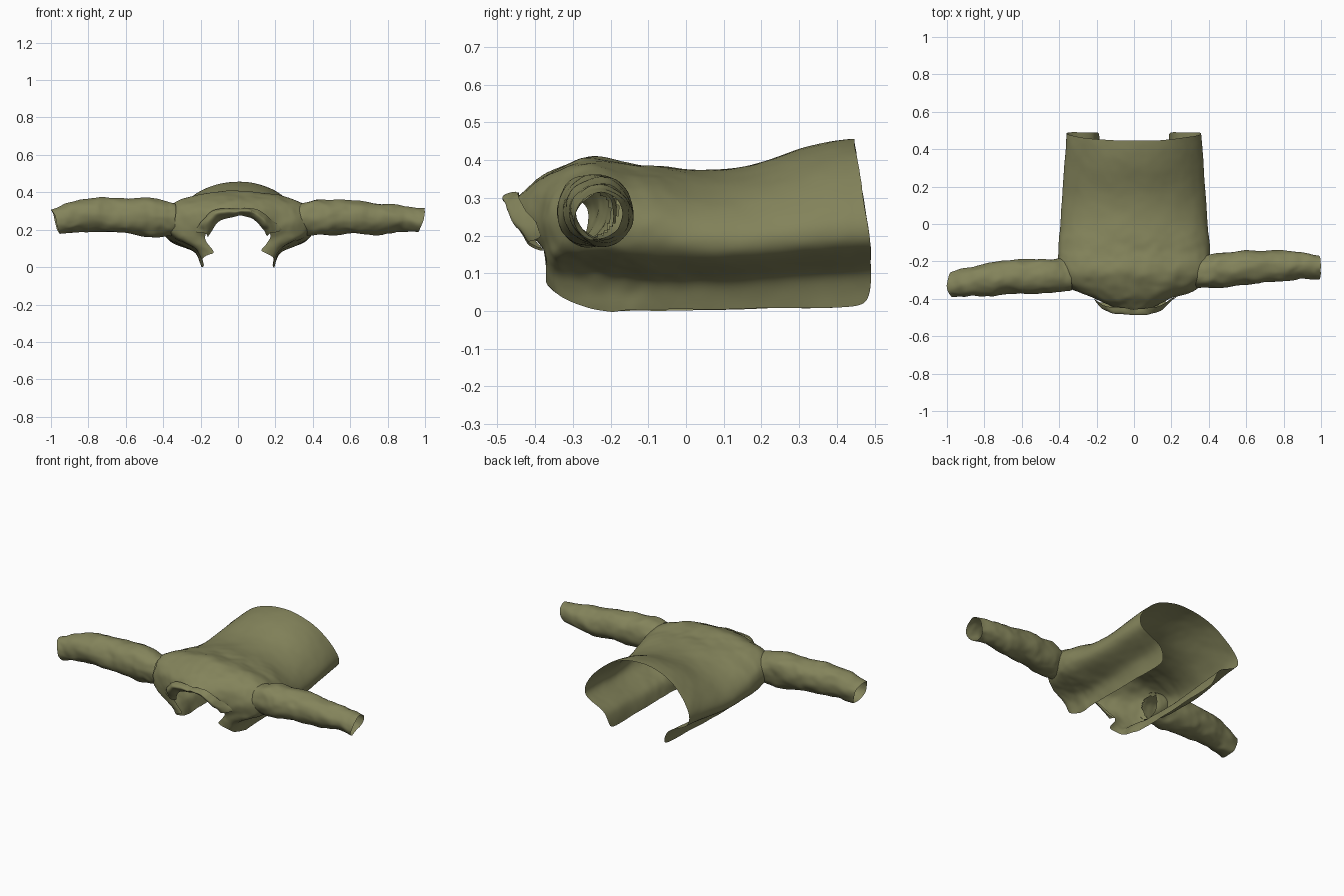
import bpy, bmesh, math
from mathutils import noise

if "Cube" in bpy.data.objects:
    bpy.data.objects.remove(bpy.data.objects["Cube"])

olive = bpy.data.materials.new("olive cloth")
olive.diffuse_color = (0.23, 0.23, 0.105, 1)
olive.use_nodes = True
olive.node_tree.nodes["Principled BSDF"].inputs["Base Color"].default_value = olive.diffuse_color


def lerp(a, b, t):
    return a + (b - a) * t


def loft(name, rows, closed, wrinkle=0.008, hole=None):
    """Skin rows of points, subdivide, cut holes, crumple slightly."""
    bm = bmesh.new()
    vr = [[bm.verts.new(p) for p in r] for r in rows]
    n = len(vr[0])
    for a, b in zip(vr, vr[1:]):
        for i in range(n if closed else n - 1):
            j = (i + 1) % n
            bm.faces.new((a[i], a[j], b[j], b[i]))
    bmesh.ops.recalc_face_normals(bm, faces=bm.faces)
    me = bpy.data.meshes.new(name)
    bm.to_mesh(me)
    bm.free()
    ob = bpy.data.objects.new(name, me)
    bpy.context.collection.objects.link(ob)
    me.materials.append(olive)
    bpy.context.view_layer.objects.active = ob
    ob.select_set(True)
    sub = ob.modifiers.new("smooth", 'SUBSURF')
    sub.levels = sub.render_levels = 3
    bpy.ops.object.modifier_apply(modifier="smooth")
    bm = bmesh.new()
    bm.from_mesh(me)
    if hole:
        bmesh.ops.delete(bm, geom=[f for f in bm.faces if hole(f.calc_center_median())],
                         context='FACES')
    for v in bm.verts:
        p = v.co.copy()
        k = wrinkle * min(1, max(0.3, (0.15 - p.y) * 3))
        v.co += noise.noise_vector(p * 9) * k + noise.noise_vector(p * 22) * k * .35
    bm.to_mesh(me)
    bm.free()
    bpy.ops.object.shade_smooth_by_angle(angle=math.radians(50))
    ob.select_set(False)
    return ob


# Half cross-sections (share of width, share of height) from spine to front edge
HEM = [(0, 1), (.3, .975), (.58, .88), (.82, .72), (.97, .55), (1.0, .44),
       (.95, .345), (.72, .265), (.56, .205), (.5, 0)]
YOKE = [(0, 1), (.3, .985), (.58, .94), (.84, .87), (1.0, .73), (1.0, .5),
        (.88, .36), (.66, .27), (.52, .2), (.46, 0)]
NECK = [(0, 1), (.3, .97), (.58, .88), (.8, .72), (.95, .55), (1.0, .42),
        (.96, .3), (.86, .2), (.74, .1), (.66, 0)]


def section(y, w, top, bot, a, b, t, skew=0):
    half = []
    for (u, v), (u2, v2) in zip(a, b):
        v = lerp(v, v2, t)
        half.append((lerp(u, u2, t) * w, y + skew * min(1, 1.6 * (1 - v)),
                     lerp(bot, top, v)))
    return [(-x, yy, z) for x, yy, z in half[:0:-1]] + half


def armhole(c):
    yc, zc = (-.25, .266) if c.x > 0 else (-.27, .256)
    return abs(c.x) > .34 and ((c.y - yc) / .07) ** 2 + ((c.z - zc) / .07) ** 2 < 1


# Body: open-fronted shell lofted from hem to neck
body_rows = [
    section(.445, .365, .46, .012, HEM, YOKE, 0, .045),
    section(.38, .37, .455, .01, HEM, YOKE, 0, .04),
    section(.28, .377, .428, .008, HEM, YOKE, 0, .02),
    section(.17, .387, .385, .006, HEM, YOKE, .1),
    section(.05, .395, .37, .003, HEM, YOKE, .25),
    section(-.06, .402, .388, .002, HEM, YOKE, .5),
    section(-.14, .41, .388, .0, HEM, YOKE, .8),
    section(-.20, .41, .402, .0, HEM, YOKE, 1),
    section(-.26, .40, .412, .01, HEM, YOKE, 1),
    section(-.33, .385, .388, .03, YOKE, NECK, .2, .01),
    section(-.385, .33, .36, .05, YOKE, NECK, .6, .035),
    section(-.43, .24, .325, .07, YOKE, NECK, 1, .06),
    section(-.468, .18, .29, .08, YOKE, NECK, 1, .1),
]
loft("jacket_body", body_rows, False, hole=armhole)

# Collar: narrow band folded back over the neck edge
collar = [section(y, w, t, b, NECK, NECK, 0, .09)[4:-4] for y, w, t, b in
          ((-.455, .165, .275, .09), (-.49, .17, .293, .10),
           (-.505, .19, .313, .10), (-.455, .235, .325, .09))]
loft("collar", collar, False, .016)

# Sleeves: tubes along x -> (x, y centre, z centre, y radius, z radius)
RIGHT = [(.335, -.255, .266, .084, .08), (.37, -.255, .264, .088, .09),
         (.44, -.248, .267, .09, .097), (.55, -.237, .265, .09, .093),
         (.67, -.23, .262, .088, .086), (.80, -.218, .26, .08, .08),
         (.91, -.22, .257, .07, .072), (.985, -.23, .25, .06, .063)]
LEFT = [(-.335, -.273, .256, .084, .08), (-.37, -.273, .256, .09, .092),
        (-.44, -.277, .262, .09, .102), (-.55, -.28, .275, .09, .10),
        (-.67, -.285, .28, .086, .092), (-.80, -.293, .28, .085, .086),
        (-.91, -.315, .262, .078, .075), (-.975, -.33, .24, .065, .064)]
for name, path in (("right_sleeve", RIGHT), ("left_sleeve", LEFT)):
    rows = []
    for i, (x, y, z, ry, rz) in enumerate(path):
        lean = math.copysign(.022, x) * (i / 7) ** 2      # slanted cuff
        rows.append([(x + lean * math.sin(a), y + ry * 1.06 * math.cos(a),
                      z + rz * 1.06 * math.sin(a))
                     for a in (k * math.tau / 12 for k in range(12))])
    loft(name, rows, True, .012)
